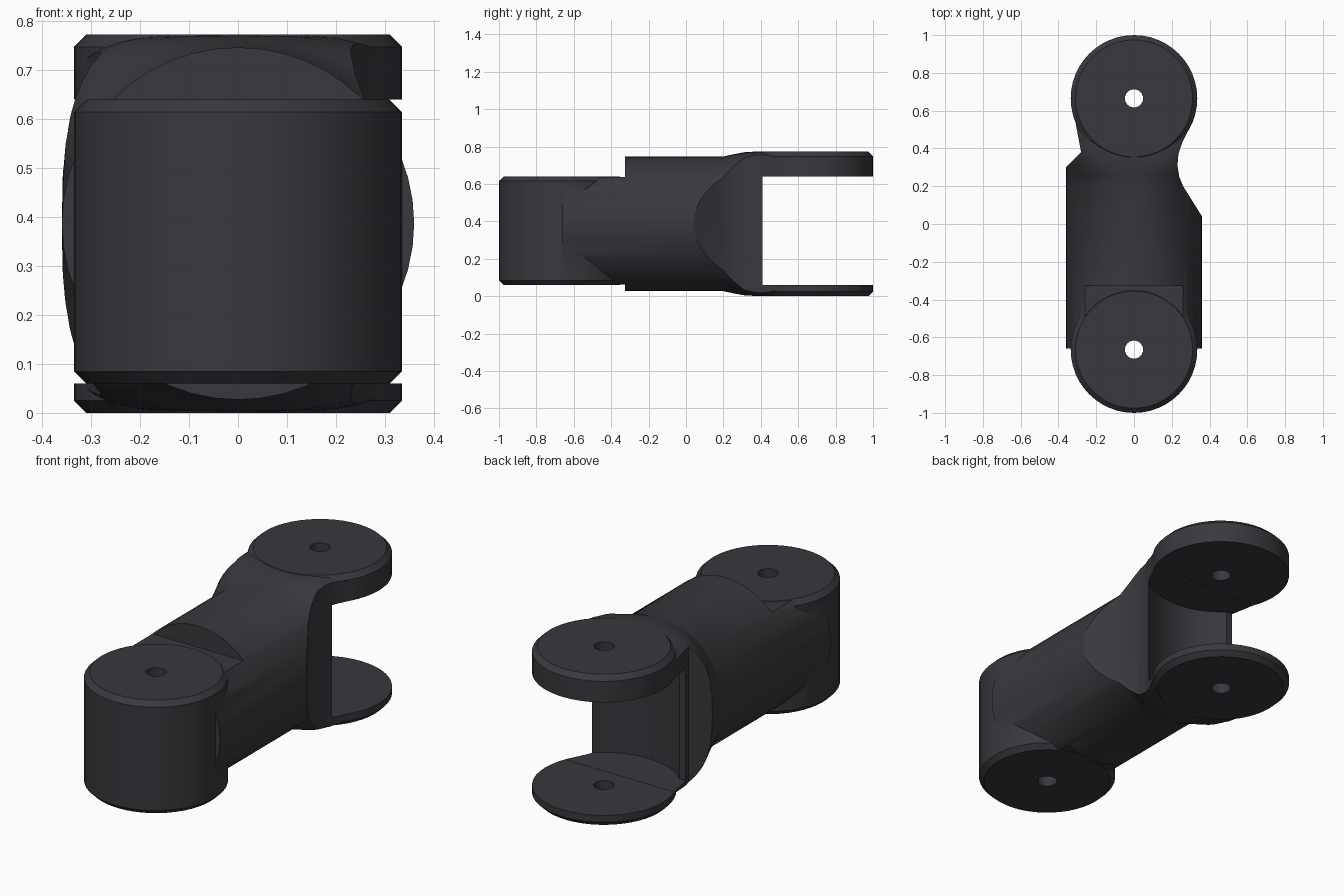
import bpy, bmesh, math

if "Cube" in bpy.data.objects:
    bpy.data.objects.remove(bpy.data.objects["Cube"])

CZ = 0.387          # mid height
PIV = 0.665         # pivot distance along y
N = 48


def make_object(name, bm):
    bmesh.ops.recalc_face_normals(bm, faces=bm.faces)
    me = bpy.data.meshes.new(name)
    bm.to_mesh(me)
    bm.free()
    ob = bpy.data.objects.new(name, me)
    bpy.context.collection.objects.link(ob)
    return ob


def loft(name, rings):
    """Closed solid from a list of equal-length point rings."""
    bm = bmesh.new()
    vs = [[bm.verts.new(p) for p in r] for r in rings]
    n = len(vs[0])
    for a, b in zip(vs, vs[1:]):
        for i in range(n):
            j = (i + 1) % n
            bm.faces.new((a[i], a[j], b[j], b[i]))
    bm.faces.new(vs[0])
    bm.faces.new(vs[-1])
    return make_object(name, bm)


def lathe(name, y, profile, n=N):
    """Upright round part at (0, y) from (radius, z) pairs."""
    return loft(name, [[(r * math.cos(2 * math.pi * i / n),
                         y + r * math.sin(2 * math.pi * i / n), z)
                        for i in range(n)] for r, z in profile])


def prism(name, outline, z0, z1):
    return loft(name, [[(x, y, z) for x, y in outline] for z in (z0, z1)])


def rect(x0, x1, y0, y1):
    return [(x0, y0), (x1, y0), (x1, y1), (x0, y1)]


def section(y, hx, hz, power):
    """Superellipse cross-section of the body."""
    pts = []
    for i in range(N):
        a = 2 * math.pi * i / N
        c, s = math.cos(a), math.sin(a)
        pts.append((hx * math.copysign(abs(c) ** (2 / power), c), y,
                    CZ + hz * math.copysign(abs(s) ** (2 / power), s)))
    return pts


def boolean(ob, other, op):
    other.hide_render = True
    m = ob.modifiers.new(op, 'BOOLEAN')
    m.operation, m.solver, m.object = op, 'EXACT', other
    bpy.context.view_layer.objects.active = ob
    bpy.ops.object.modifier_apply(modifier=m.name)
    bpy.data.objects.remove(other)


# Barrel body that swells towards the fork
link = loft("link_body", [
    section(-0.66, 0.36, 0.36, 2), section(0.20, 0.36, 0.36, 2),
    section(0.26, 0.36, 0.373, 2.5), section(0.32, 0.36, 0.384, 3.4),
    section(0.40, 0.36, 0.385, 4.5), section(0.56, 0.36, 0.385, 5)])

# Plan outline: long slant and waist on the right, short slant on the left
plan = [(-0.4, -0.7), (0.4, -0.7), (0.4, -0.024), (0.26, 0.2), (0.24, 0.25),
        (0.23, 0.31), (0.235, 0.37), (0.255, 0.43), (0.285, 0.49), (0.31, 0.54),
        (-0.31, 0.54), (-0.295, 0.46), (-0.28, 0.38), (-0.4, 0.26)]
boolean(link, prism("plan", plan, -0.1, 0.9), 'INTERSECT')

# Swing clearance between the fork plates
boolean(link, lathe("swing", PIV, [(0.357, 0.061), (0.357, 0.639)]), 'DIFFERENCE')
boolean(link, prism("gap", rect(-0.5, 0.5, 0.41, 0.8), 0.061, 0.639), 'DIFFERENCE')

# Steps above and below the front drum
for z0, z1 in ((0.637, 0.9), (-0.1, 0.062)):
    boolean(link, prism("step", rect(-0.5, 0.5, -0.8, -0.325), z0, z1), 'DIFFERENCE')

# Front drum and the two fork plates
R, C = 0.335, 0.025
boolean(link, lathe("drum", -PIV, [(R - C, 0.06), (R, 0.06 + C), (R, 0.64 - C),
                                   (R - C, 0.64)]), 'UNION')
boolean(link, lathe("upper_plate", PIV, [(R, 0.64), (R, 0.773 - C), (R - C, 0.773)]), 'UNION')
boolean(link, lathe("lower_plate", PIV, [(R - C, 0), (R, C), (R, 0.06)]), 'UNION')

# Pin holes
for y in (-PIV, PIV):
    boolean(link, lathe("pin", y, [(0.048, -0.2), (0.048, 1)], 24), 'DIFFERENCE')

mat = bpy.data.materials.new("dark_metal")
mat.diffuse_color = (0.04, 0.04, 0.047, 1)
mat.use_nodes = True
mat.node_tree.nodes["Principled BSDF"].inputs["Base Color"].default_value = mat.diffuse_color
link.data.materials.clear()
link.data.materials.append(mat)
for p in link.data.polygons:
    p.material_index = 0
bpy.ops.object.select_all(action='DESELECT')
link.select_set(True)
bpy.context.view_layer.objects.active = link
bpy.ops.object.shade_smooth_by_angle(angle=math.radians(30))
